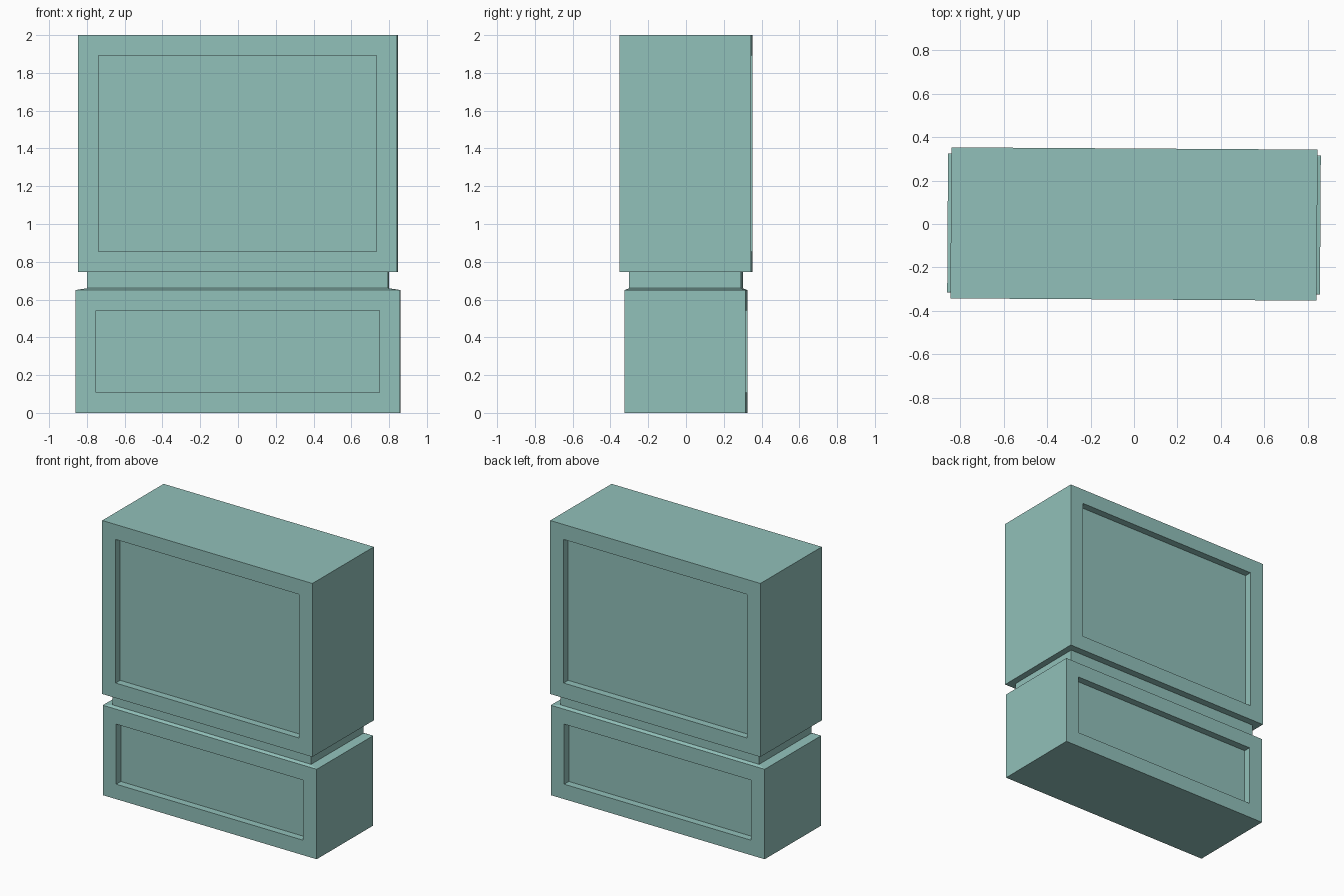
import bpy, bmesh, math

if "Cube" in bpy.data.objects:
    bpy.data.objects.remove(bpy.data.objects["Cube"])

# Half width, half depth and height of each step up the body
PROFILE = [
    (0.859, 0.320, 0.00),   # lower case
    (0.859, 0.320, 0.65),
    (0.797, 0.296, 0.66),   # sloped shoulder, then neck
    (0.797, 0.296, 0.746),
    (0.844, 0.348, 0.746),  # upper case
    (0.844, 0.348, 2.00),
]
CORNERS = [(-1, -1), (1, -1), (1, 1), (-1, 1)]

bm = bmesh.new()

# Stacked rectangular rings joined by side walls
rings = [[bm.verts.new((sx * hx, sy * hy, z)) for sx, sy in CORNERS]
         for hx, hy, z in PROFILE]
panels = []
for level, (low, high) in enumerate(zip(rings, rings[1:])):
    for i in range(4):
        j = (i + 1) % 4
        face = bm.faces.new((low[i], low[j], high[j], high[i]))
        if level in (0, 4) and i in (0, 2):
            panels.append(face)

# Bottom and top caps
bm.faces.new(rings[0][::-1])
bm.faces.new(rings[-1])
bm.normal_update()

# Recessed panels on the front and back of both cases
border, recess = 0.108, 0.052
bmesh.ops.inset_individual(bm, faces=panels, thickness=border,
                           use_even_offset=True)
bm.normal_update()
for face in panels:
    normal = face.normal.copy()
    bottom = bmesh.ops.extrude_face_region(bm, geom=[face])["geom"]
    verts = [v for v in bottom if isinstance(v, bmesh.types.BMVert)]
    bmesh.ops.translate(bm, verts=verts, vec=-normal * recess)
bmesh.ops.delete(bm, geom=panels, context='FACES_ONLY')

bmesh.ops.recalc_face_normals(bm, faces=bm.faces)
mesh = bpy.data.meshes.new("cabinet_body")
bm.to_mesh(mesh)
bm.free()

# Grey-green paint
paint = bpy.data.materials.new("grey_green_paint")
paint.diffuse_color = (0.285, 0.53, 0.49, 1)
paint.use_nodes = True
paint.node_tree.nodes["Principled BSDF"].inputs["Base Color"].default_value = paint.diffuse_color
mesh.materials.append(paint)

# The body sits very slightly turned about the vertical axis
cabinet = bpy.data.objects.new("cabinet_body", mesh)
cabinet.rotation_euler.z = math.radians(-0.35)
bpy.context.collection.objects.link(cabinet)
